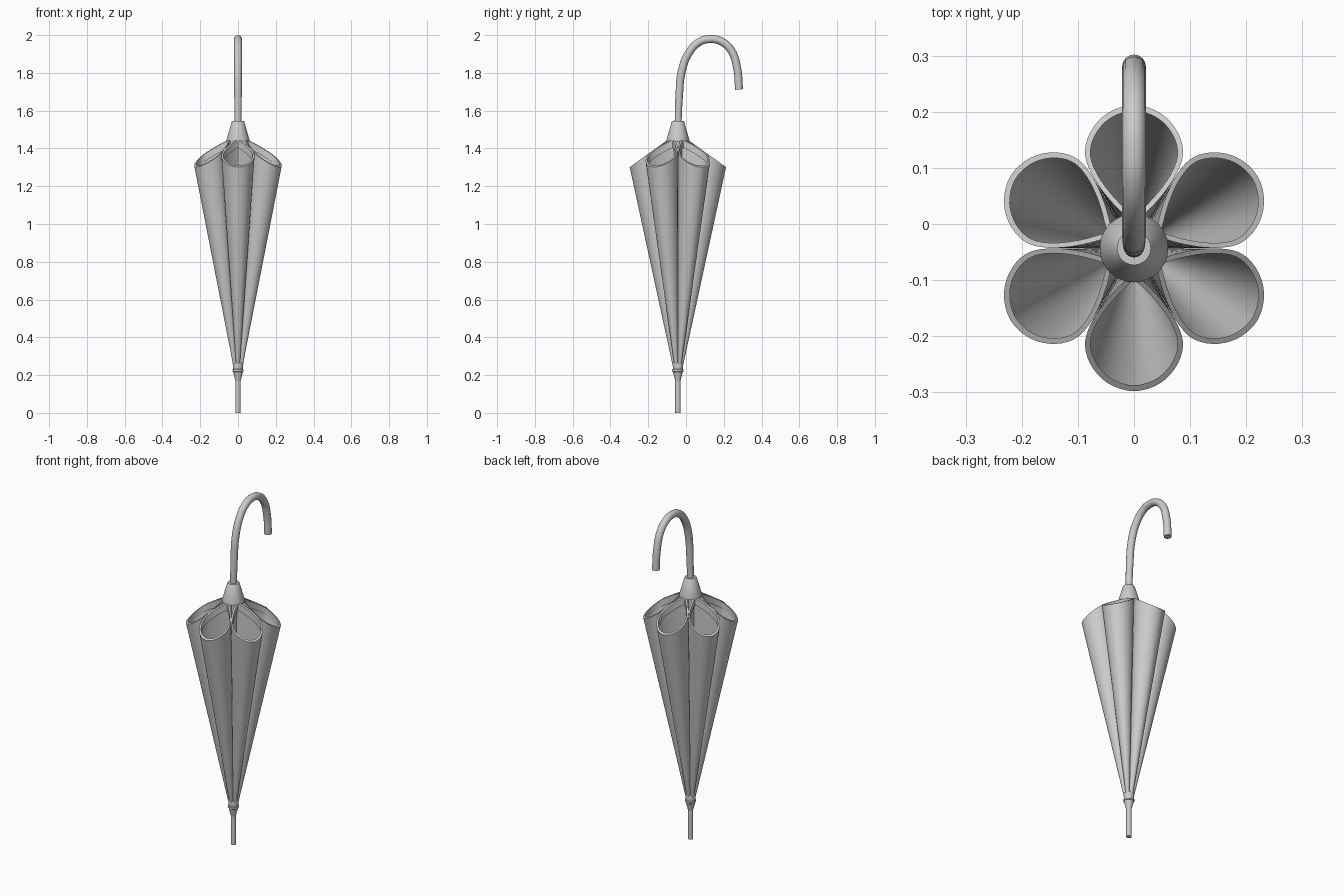
import bpy
import math

if "Cube" in bpy.data.objects:
    bpy.data.objects.remove(bpy.data.objects["Cube"])

AXIS_Y = -0.043


def make_mesh(name, verts, faces, angle=35):
    me = bpy.data.meshes.new(name)
    me.from_pydata(verts, [], faces)
    ob = bpy.data.objects.new(name, me)
    bpy.context.collection.objects.link(ob)
    ob.location.y = AXIS_Y
    bpy.ops.object.select_all(action='DESELECT')
    ob.select_set(True)
    bpy.context.view_layer.objects.active = ob
    bpy.ops.object.shade_smooth_by_angle(angle=math.radians(angle))
    return ob


def lathe(name, profile, n=32):
    # revolve (radius, height) pairs, listed bottom to top, with closed ends
    verts = [(r * math.cos(math.tau * i / n), r * math.sin(math.tau * i / n), z)
             for r, z in profile for i in range(n)]
    faces = [(k * n + i, k * n + (i + 1) % n, (k + 1) * n + (i + 1) % n, (k + 1) * n + i)
             for k in range(len(profile) - 1) for i in range(n)]
    faces.append(tuple(reversed(range(n))))
    faces.append(tuple(range((len(profile) - 1) * n, len(profile) * n)))
    return make_mesh(name, verts, faces)


def smooth_loop(pts, steps=3):
    # closed Catmull-Rom curve through the points
    out, n = [], len(pts)
    for i in range(n):
        a, b, c, d = (pts[(i + k) % n] for k in (-1, 0, 1, 2))
        for s in range(steps):
            t = s / steps
            out.append(tuple(0.5 * (2 * q + (r - p) * t + (2 * p - 5 * q + 4 * r - w) * t * t
                                    + (3 * q - p - 3 * r + w) * t ** 3)
                             for p, q, r, w in zip(a, b, c, d)))
    return out


# Teardrop cross-section of one fabric fold: (distance from shaft, half width)
half = [(0.060, 0.018), (0.080, 0.038), (0.107, 0.060), (0.135, 0.077),
        (0.165, 0.087), (0.195, 0.083), (0.225, 0.065), (0.246, 0.037)]
outline = smooth_loop([(0.046, 0)] + [(u, -v) for u, v in half] + [(0.255, 0)]
                      + [(u, v) for u, v in reversed(half)])


def rim_z(u):
    return 1.445 - 0.72 * (u - 0.055)


# Six folded panels: outer cone, flat sloping rim and inner hem
inner = [(0.16 + (u - 0.16) * 0.89, v * 0.89) for u, v in outline]
rings = [[(u * 0.112, v * 0.112, 0.255) for u, v in outline],
         [(u, v, rim_z(u)) for u, v in outline],
         [(u, v, rim_z(u)) for u, v in inner],
         [(u, v, rim_z(u) - 0.04) for u, v in inner]]
m = len(outline)
panel_faces = [(k * m + i, k * m + (i + 1) % m, (k + 1) * m + (i + 1) % m, (k + 1) * m + i)
               for k in range(3) for i in range(m)]
for p in range(6):
    ang = math.radians(30 + 60 * p)
    ca, sa = math.cos(ang), math.sin(ang)
    verts = [(u * ca - v * sa, u * sa + v * ca, z) for ring in rings for u, v, z in ring]
    make_mesh(f"fabric_fold_{p + 1}", verts, panel_faces)

# Shaft, bottom collar and the cone-shaped top cap
lathe("shaft", [(0.014, 0), (0.014, 0.2), (0.011, 0.25), (0.011, 1.5)], 24)
lathe("bottom_collar", [(0.014, 0.17), (0.026, 0.217), (0.030, 0.220), (0.030, 0.229),
                        (0.026, 0.232), (0.028, 0.26), (0.026, 0.268)])
lathe("top_cap", [(0.061, 1.437), (0.061, 1.444), (0.033, 1.542), (0.030, 1.546)])

# Hooked handle
path = [(-0.042, 1.53, 0.86), (-0.036, 1.68, 0.95), (-0.022, 1.81, 1), (0.015, 1.906, 1),
        (0.07, 1.963, 1), (0.13, 1.979, 1), (0.19, 1.965, 1), (0.24, 1.918, 1),
        (0.27, 1.83, 1), (0.281, 1.712, 1)]
cu = bpy.data.curves.new("handle", 'CURVE')
cu.dimensions = '3D'
cu.bevel_depth = 0.021
cu.bevel_resolution = 6
cu.resolution_u = 6
cu.use_fill_caps = True
sp = cu.splines.new('BEZIER')
sp.bezier_points.add(len(path) - 1)
for bp, (y, z, r) in zip(sp.bezier_points, path):
    bp.co = (0, y, z)
    bp.radius = r
    bp.handle_left_type = bp.handle_right_type = 'AUTO'
handle = bpy.data.objects.new("handle", cu)
bpy.context.collection.objects.link(handle)
bpy.ops.object.select_all(action='DESELECT')
handle.select_set(True)
bpy.context.view_layer.objects.active = handle
bpy.ops.object.convert(target='MESH')
bpy.ops.object.shade_smooth_by_angle(angle=math.radians(40))
